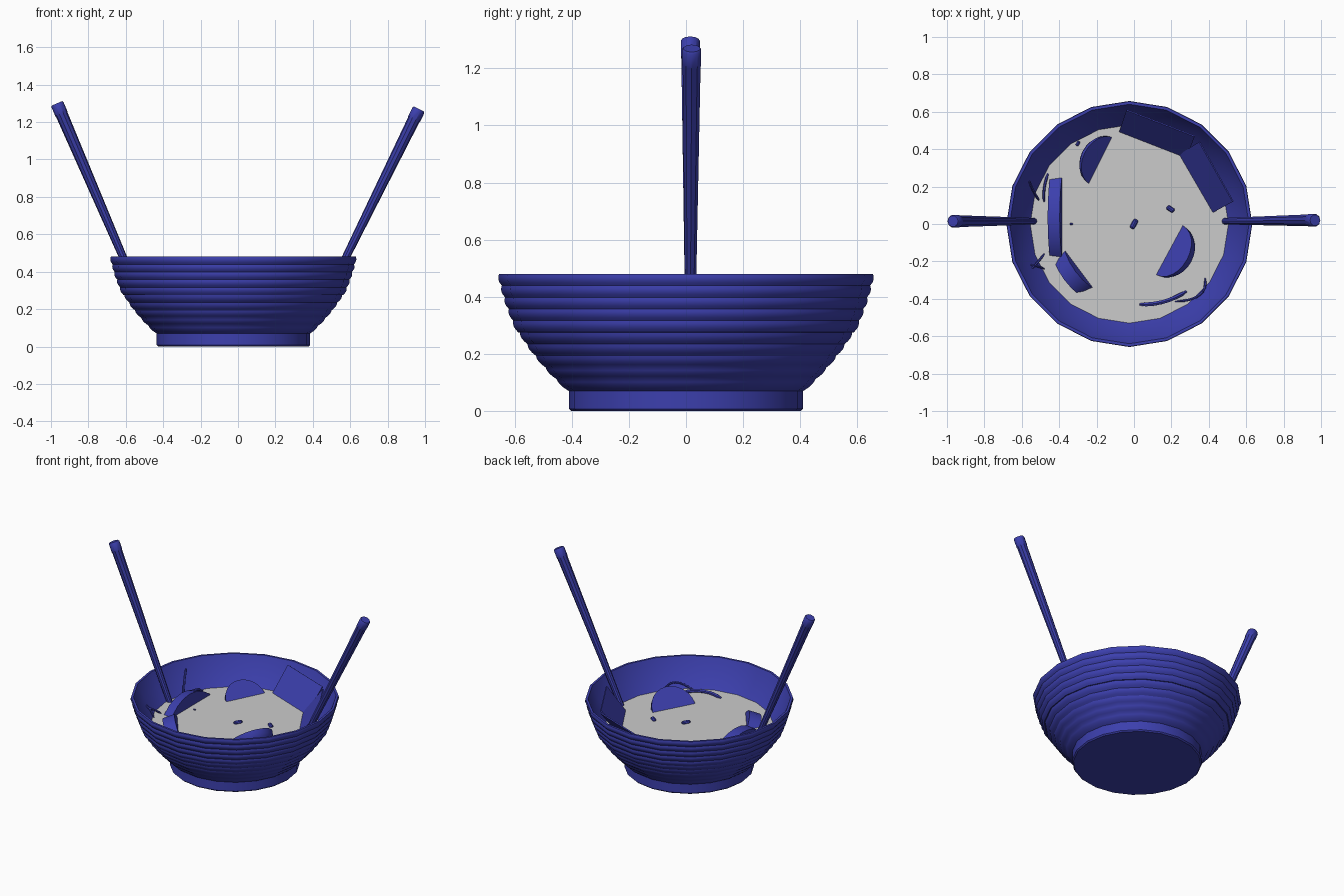
import bpy, bmesh, math
from mathutils import Vector, Matrix

if "Cube" in bpy.data.objects:
    bpy.data.objects.remove(bpy.data.objects["Cube"])

CX, SOUP_Z = -0.025, 0.30
blue = bpy.data.materials.new("blue")
blue.diffuse_color = (0.045, 0.05, 0.42, 1)
blue.use_nodes = True
blue.node_tree.nodes["Principled BSDF"].inputs["Base Color"].default_value = blue.diffuse_color


def add(name, bm, mat=blue, smooth=True):
    bmesh.ops.recalc_face_normals(bm, faces=bm.faces)
    me = bpy.data.meshes.new(name)
    bm.to_mesh(me)
    bm.free()
    ob = bpy.data.objects.new(name, me)
    bpy.context.collection.objects.link(ob)
    if mat:
        me.materials.append(mat)
    if smooth:
        bpy.ops.object.select_all(action='DESELECT')
        ob.select_set(True)
        bpy.context.view_layer.objects.active = ob
        bpy.ops.object.shade_smooth_by_angle(angle=math.radians(32))
    return ob


def revolve(name, profile, sides=20):
    bm = bmesh.new()
    rings = []
    for r, z in profile:
        if r < 1e-6:
            rings.append([bm.verts.new((CX, 0, z))] * sides)
        else:
            rings.append([bm.verts.new((CX + r * math.cos(2 * math.pi * i / sides),
                                        r * math.sin(2 * math.pi * i / sides), z)) for i in range(sides)])
    for a, b in zip(rings, rings[1:]):
        for i in range(sides):
            j = (i + 1) % sides
            bm.faces.new(list(dict.fromkeys((a[i], a[j], b[j], b[i]))))
    return add(name, bm)


def tube(name, points, radii, sides=8):
    """Capped tube through points with a radius for each."""
    pts = [Vector(p) for p in points]
    bm = bmesh.new()
    rings = []
    for k, p in enumerate(pts):
        t = (pts[min(k + 1, len(pts) - 1)] - pts[max(k - 1, 0)]).normalized()
        u = t.cross(Vector((0, 1, 0)) if abs(t.y) < 0.8 else Vector((0, 0, 1))).normalized()
        v = t.cross(u)
        rings.append([bm.verts.new(p + radii[k] * (u * math.cos(a) + v * math.sin(a)))
                      for a in (2 * math.pi * i / sides for i in range(sides))])
    for a, b in zip(rings, rings[1:]):
        for i in range(sides):
            j = (i + 1) % sides
            bm.faces.new((a[i], a[j], b[j], b[i]))
    bm.faces.new(rings[0])
    bm.faces.new(rings[-1])
    return add(name, bm)


# bowl: foot, two ribbed bands, rim and inner wall
def ribs(r0, z0, r1, z1, bulge, count=5, steps=4):
    out = []
    for i in range(count * steps + 1):
        t = i / (count * steps)
        r = r0 + (r1 - r0) * t + bulge * math.sin(math.pi * t)
        out.append((r + 0.007 * abs(math.sin(math.pi * count * t)), z0 + (z1 - z0) * t))
    return out


profile = [(0, 0), (0.402, 0), (0.41, 0.008), (0.41, 0.07)]
profile += ribs(0.412, 0.071, 0.582, 0.275, 0.012)
profile += ribs(0.588, 0.276, 0.655, 0.48, 0.006)
profile += [(0.64, 0.48), (0.60, 0.39), (0.53, SOUP_Z), (0.38, 0.12), (0, 0.10)]
revolve("bowl", profile)

# soup surface
bm = bmesh.new()
bmesh.ops.create_circle(bm, cap_ends=True, segments=20, radius=0.53,
                        matrix=Matrix.Translation((CX, 0, SOUP_Z)))
add("soup", bm, mat=None, smooth=False)


# chopsticks with end caps
def chopstick(name, bottom, top):
    b, t = Vector(bottom), Vector(top)
    tube(name, [b, b.lerp(t, 0.94), b.lerp(t, 0.945), b.lerp(t, 0.993), t],
         [0.018, 0.033, 0.035, 0.035, 0.030], 10)


chopstick("chopstick_left", (-0.53, 0.015, 0.28), (-0.968, 0.015, 1.30))
chopstick("chopstick_right", (0.48, 0.015, 0.28), (0.968, 0.02, 1.27))


# sliced solids, cut at the soup level
def place(name, bm, centre, facing, tilt):
    n = Vector((facing[0], facing[1], 0)).normalized()
    normal = n * math.cos(tilt) + Vector((0, 0, math.sin(tilt)))
    side = Vector((0, 0, 1)).cross(n)
    m = Matrix((side, normal.cross(side), normal)).transposed().to_4x4()
    bm.transform(Matrix.Translation(centre) @ m)
    cut = bmesh.ops.bisect_plane(bm, geom=bm.verts[:] + bm.edges[:] + bm.faces[:],
                                 plane_co=(0, 0, SOUP_Z - 0.02), plane_no=(0, 0, 1), clear_inner=True)
    add(name, bm)


def egg(name, centre, facing, tilt, r, depth):
    bm = bmesh.new()
    bmesh.ops.create_uvsphere(bm, u_segments=24, v_segments=12, radius=r)
    bmesh.ops.bisect_plane(bm, geom=bm.verts[:] + bm.edges[:] + bm.faces[:],
                           plane_co=(0, 0, 0), plane_no=(0, 0, 1), clear_outer=True)
    bmesh.ops.holes_fill(bm, edges=[e for e in bm.edges if e.is_boundary])
    bmesh.ops.scale(bm, vec=(1, 1, depth), verts=bm.verts)
    place(name, bm, centre, facing, tilt)


def slice_(name, centre, facing, tilt, r, thick, sides=28):
    bm = bmesh.new()
    bmesh.ops.create_cone(bm, cap_ends=True, segments=sides, radius1=r, radius2=r, depth=thick)
    place(name, bm, centre, facing, tilt)


egg("egg_half_front", (0.19, -0.14, SOUP_Z), (-0.88, 0.475), math.radians(45), 0.15, 0.75)
egg("egg_half_back", (-0.17, 0.335, SOUP_Z - 0.01), (0.894, -0.447), math.radians(48), 0.14, 0.6)
slice_("meat_slice_long", (-0.385, 0.035, SOUP_Z - 0.24), (1, 0), math.radians(8), 0.32, 0.065)
slice_("meat_slice_short", (-0.30, -0.245, SOUP_Z - 0.10), (0.80, 0.60), math.radians(20), 0.155, 0.08, 16)


# seaweed sheets leaning on the inner wall
def sheet(name, corners, thick=0.008):
    bm = bmesh.new()
    bm.faces.new([bm.verts.new(c) for c in corners])
    ob = add(name, bm, smooth=False)
    mod = ob.modifiers.new("thickness", 'SOLIDIFY')
    mod.thickness = thick
    mod.offset = 0


sheet("seaweed_back", [(-0.08, 0.49, 0.29), (0.28, 0.35, 0.29), (0.325, 0.47, 0.46), (-0.04, 0.61, 0.46)])
sheet("seaweed_right", [(0.24, 0.37, 0.29), (0.42, 0.06, 0.29), (0.53, 0.12, 0.46), (0.35, 0.44, 0.46)])


# sprouts: thin bent stalks through three points
def sprout(name, a, b, c, r):
    a, b, c = Vector(a), Vector(b), Vector(c)
    pts, mid = [], 2 * b - (a + c) / 2
    for i in range(9):
        t = i / 8
        pts.append(a * (1 - t) ** 2 + mid * 2 * t * (1 - t) + c * t * t)
    tube(name, pts, [r * (0.5 if i in (0, 8) else 1) for i in range(9)], 6)


stalks = [
    ((0.03, -0.43, 0.30), (0.16, -0.415, 0.32), (0.28, -0.36, 0.30), 0.012),
    ((0.22, -0.415, 0.30), (0.35, -0.38, 0.345), (0.38, -0.29, 0.30), 0.007),
    ((-0.56, 0.23, 0.44), (-0.54, 0.18, 0.38), (-0.51, 0.13, 0.30), 0.008),
    ((-0.46, 0.27, 0.30), (-0.48, 0.19, 0.325), (-0.48, 0.12, 0.30), 0.007),
    ((-0.56, -0.25, 0.36), (-0.52, -0.21, 0.34), (-0.48, -0.16, 0.30), 0.006),
    ((-0.56, -0.22, 0.36), (-0.52, -0.225, 0.34), (-0.48, -0.24, 0.30), 0.006),
]
for i, s in enumerate(stalks):
    sprout(f"sprout_{i + 1}", *s)

# chopped garnish bits floating on the soup
for i, (x, y, ang, l) in enumerate([(0.0, 0.0, 62, 0.028), (0.195, 0.08, -35, 0.022),
                                    (-0.30, 0.43, 60, 0.014), (-0.335, 0.0, 0, 0.008)]):
    d = Vector((math.cos(math.radians(ang)), math.sin(math.radians(ang)), 0)) * l
    p = Vector((x, y, SOUP_Z + 0.004))
    r = min(0.014, l * 0.6)
    tube(f"garnish_{i + 1}", [p - d, p - d * 0.7, p + d * 0.7, p + d], [r * 0.5, r, r, r * 0.5])
